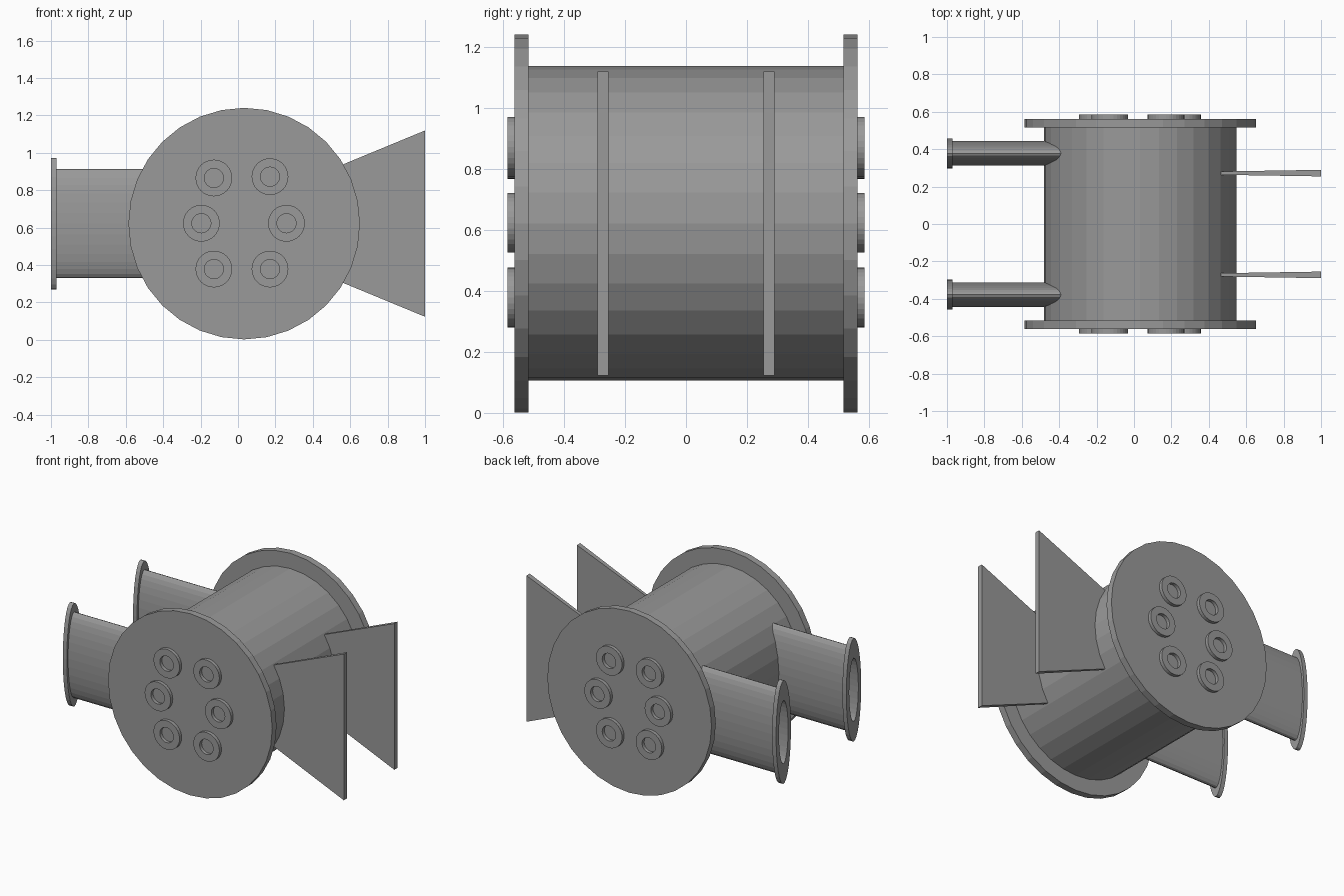
import bpy, bmesh, math

if "Cube" in bpy.data.objects:
    bpy.data.objects.remove(bpy.data.objects["Cube"])

CX, CZ = 0.033, 0.621   # drum axis

# Dark grey metal
metal = bpy.data.materials.new("dark_grey")
metal.diffuse_color = (0.32, 0.32, 0.32, 1)
metal.use_nodes = True
metal.node_tree.nodes["Principled BSDF"].inputs["Base Color"].default_value = metal.diffuse_color


def finish(name, bm):
    bmesh.ops.recalc_face_normals(bm, faces=bm.faces)
    me = bpy.data.meshes.new(name)
    bm.to_mesh(me)
    bm.free()
    me.materials.append(metal)
    ob = bpy.data.objects.new(name, me)
    bpy.context.collection.objects.link(ob)
    return ob


def lathe(name, axis, centre, rings, n=32, closed=False):
    """Skin elliptical rings (position, radius_a, radius_z) along x or y."""
    bm = bmesh.new()
    loops = []
    for p, ra, rz in rings:
        loop = []
        for i in range(n):
            t = 2 * math.pi * i / n
            a, z = centre[0] + ra * math.cos(t), centre[1] + rz * math.sin(t)
            loop.append(bm.verts.new((a, p, z) if axis == 'y' else (p, a, z)))
        loops.append(loop)
    pairs = list(zip(loops, loops[1:]))
    if closed:
        pairs.append((loops[-1], loops[0]))
    for l0, l1 in pairs:
        for i in range(n):
            j = (i + 1) % n
            bm.faces.new((l0[i], l0[j], l1[j], l1[i]))
    if not closed:
        bm.faces.new(loops[0])
        bm.faces.new(loops[-1])
    return finish(name, bm)


# Main drum
lathe("drum", 'y', (CX, CZ), [(-0.52, 0.515, 0.515), (0.52, 0.515, 0.515)])

for s, side in ((-1, "front"), (1, "back")):
    # End plates
    lathe(side + "_end_plate", 'y', (CX, CZ),
          [(s * 0.516, 0.619, 0.619), (s * 0.562, 0.619, 0.619)])

    # Raised port rings on the end plates
    ports = [(-0.129, CZ + 0.244), (0.171, CZ + 0.251),
             (-0.129, CZ - 0.243), (0.171, CZ - 0.243),
             (-0.196, CZ + 0.002), (0.259, CZ + 0.002)]
    for k, c in enumerate(ports):
        lathe(f"{side}_port_ring_{k + 1}", 'y', c,
              [(s * 0.56, 0.098, 0.098), (s * 0.585, 0.098, 0.098),
               (s * 0.585, 0.051, 0.051), (s * 0.56, 0.051, 0.051)], closed=True)

    # Flattened side pipe with flange and open bore
    lathe(side + "_pipe", 'x', (s * 0.378, CZ),
          [(-0.35, 0.066, 0.292), (-0.97, 0.066, 0.292), (-0.97, 0.08, 0.352),
           (-1.0, 0.08, 0.352), (-1.0, 0.049, 0.215), (-0.45, 0.049, 0.215)])

    # Tapered mounting fin
    bm = bmesh.new()
    bmesh.ops.create_cube(bm, size=2)
    for v in bm.verts:
        outer = v.co.x > 0
        hy, hz = (0.0175, 0.498) if outer else (0.008, 0.25)
        v.co = (1.0 if outer else 0.4, s * 0.272 + v.co.y * hy, CZ + v.co.z * hz)
    finish(side + "_mounting_fin", bm)
